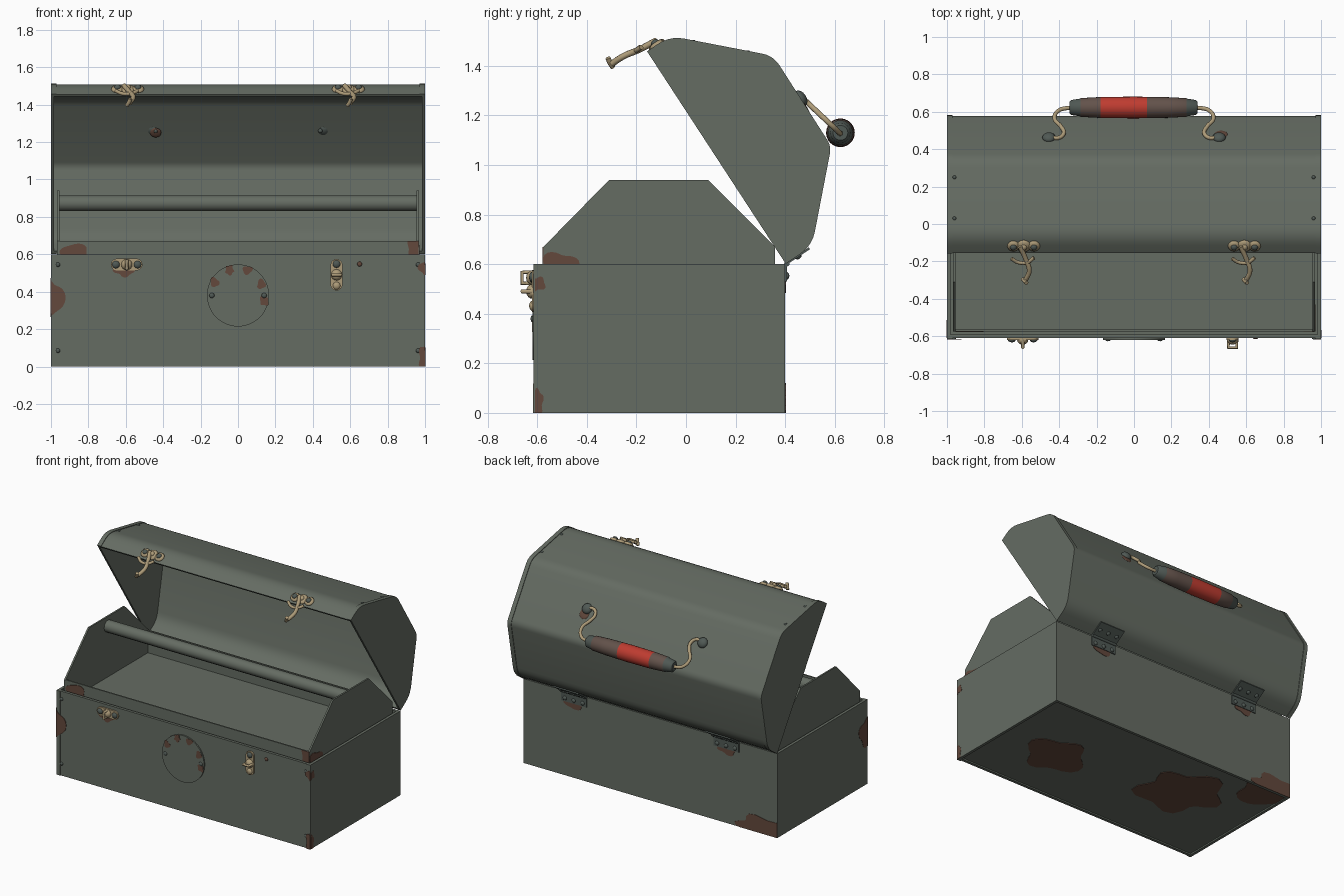
import bpy, bmesh, math, random
from mathutils import Vector

if "Cube" in bpy.data.objects:
    bpy.data.objects.remove(bpy.data.objects["Cube"])

def mat(name, c):
    m = bpy.data.materials.new(name)
    m.diffuse_color = (*c, 1)
    m.use_nodes = True
    m.node_tree.nodes["Principled BSDF"].inputs["Base Color"].default_value = m.diffuse_color
    return m

GREEN = mat("green_paint", (0.130, 0.150, 0.124))
RUST = mat("rust", (0.125, 0.065, 0.045))
BRASS = mat("aged_brass", (0.42, 0.33, 0.19))
STEEL = mat("dark_steel", (0.08, 0.10, 0.09))
RED = mat("red_grip", (0.52, 0.045, 0.03))
WORN = mat("worn_grip", (0.125, 0.085, 0.07))

def finish(name, bm, mats, angle=30):
    bmesh.ops.remove_doubles(bm, verts=bm.verts, dist=1e-5)
    bmesh.ops.recalc_face_normals(bm, faces=bm.faces)
    me = bpy.data.meshes.new(name)
    bm.to_mesh(me)
    bm.free()
    for m in mats:
        me.materials.append(m)
    me.shade_smooth()
    me.set_sharp_from_angle(angle=math.radians(angle))
    ob = bpy.data.objects.new(name, me)
    bpy.context.collection.objects.link(ob)
    return ob

def prism(name, pts, axis, a, b, m):
    """Extrude a 2D outline along an axis from a to b."""
    put = {'x': lambda p, t: (t, p[0], p[1]), 'y': lambda p, t: (p[0], t, p[1]),
           'z': lambda p, t: (p[0], p[1], t)}[axis]
    bm = bmesh.new()
    lo = [bm.verts.new(put(p, a)) for p in pts]
    hi = [bm.verts.new(put(p, b)) for p in pts]
    bm.faces.new(lo)
    bm.faces.new(hi[::-1])
    for i in range(len(pts)):
        j = (i + 1) % len(pts)
        bm.faces.new((lo[i], lo[j], hi[j], hi[i]))
    return finish(name, bm, [m])

def box(name, x0, x1, y0, y1, z0, z1, m=GREEN):
    return prism(name, [(x0, y0), (x1, y0), (x1, y1), (x0, y1)], 'z', z0, z1, m)

def dome(name, loc, n, r, h, m):
    """Flattened ball used for rivets, knobs and mounts."""
    bm = bmesh.new()
    bmesh.ops.create_uvsphere(bm, u_segments=16, v_segments=8, radius=1)
    q = Vector((0, 0, 1)).rotation_difference(Vector(n).normalized())
    for v in bm.verts:
        v.co = q @ Vector((v.co.x * r, v.co.y * r, v.co.z * h)) + Vector(loc)
    return finish(name, bm, [m], 60)

def tube(name, pts, r, m, smooth=True):
    cu = bpy.data.curves.new(name, 'CURVE')
    cu.dimensions = '3D'
    cu.bevel_depth, cu.bevel_resolution, cu.use_fill_caps = r, 3, True
    s = cu.splines.new('BEZIER')
    s.bezier_points.add(len(pts) - 1)
    for b, p in zip(s.bezier_points, pts):
        b.co = p
        b.handle_left_type = b.handle_right_type = 'AUTO' if smooth else 'VECTOR'
    ob = bpy.data.objects.new(name, cu)
    bpy.context.collection.objects.link(ob)
    bpy.context.view_layer.update()
    me = bpy.data.meshes.new_from_object(ob.evaluated_get(bpy.context.evaluated_depsgraph_get()))
    bpy.data.objects.remove(ob)
    bm = bmesh.new()
    bm.from_mesh(me)
    for f in bm.faces:
        f.material_index = 0
    return finish(name, bm, [m], 60)

def capsule(cx, cz, hw, r, vertical=False):
    pts = []
    for i in range(20):
        a = math.pi * (i + .5) / 10 - math.pi / 2
        u, v = math.cos(a) * r + math.copysign(hw - r, math.cos(a)), math.sin(a) * r
        pts.append((cx + v, cz + u) if vertical else (cx + u, cz + v))
    return pts

random.seed(4)
def rust(axis, p, t, c, ru, rv, lo=(-9, -9), hi=(9, 9)):
    """Thin wobbly patch on a plane, clipped to lo..hi."""
    k, ph = random.choice((3, 4, 5)), random.random() * 6
    pts = []
    for i in range(28):
        a = math.tau * i / 28
        w = 1 + .17 * math.sin(k * a + ph) + .1 * math.sin(2 * a + 2 * ph)
        q = (min(max(c[0] + ru * w * math.cos(a), lo[0]), hi[0]),
             min(max(c[1] + rv * w * math.sin(a), lo[1]), hi[1]))
        if not pts or q != pts[-1]:
            pts.append(q)
    prism("rust_patch", pts, axis, p, p + t, RUST)

def fillet(pts, radii):
    """Round the inner corners of an open 2D path."""
    out = [Vector(pts[0])]
    for i, d in enumerate(radii, 1):
        p, a, b = Vector(pts[i]), Vector(pts[i - 1]), Vector(pts[i + 1])
        s, e = p + (a - p).normalized() * d, p + (b - p).normalized() * d
        out += [s * (1 - t) ** 2 + p * 2 * t * (1 - t) + e * t * t for t in (0, .2, .4, .6, .8, 1)]
    return out + [Vector(pts[-1])]

def offset(pts, d):
    out = []
    for i, p in enumerate(pts):
        t = (pts[min(i + 1, len(pts) - 1)] - pts[max(i - 1, 0)]).normalized()
        out.append(p + Vector((t.y, -t.x)) * d)
    return out

# Base box
box("box_front", -1, 1, -.61, -.59, 0, .6)
box("box_back", -1, 1, .38, .40, 0, .6)
box("box_bottom", -.99, .99, -.6, .39, .01, .025)
for s in (-1, 1):
    box("box_side", min(s, s * .98), max(s, s * .98), -.61, .40, 0, .6)
    box("box_front_flange", min(s, s * .97), max(s, s * .97), -.615, -.608, 0, .6)
    for z in (.085, .545):
        dome("flange_rivet", (s * .963, -.61, z), (0, -1, 0), .012, .008, STEEL)

# Lift-out tray with hexagonal ends and a tube handle
box("tray_floor", -.965, .965, -.57, .36, .50, .51)
box("tray_front", -.965, .965, -.575, -.565, .5, .67)
box("tray_back", -.965, .965, .35, .36, .5, .67)
end = [(-.575, .5), (-.575, .67), (-.31, .94), (.09, .94), (.36, .67), (.36, .5)]
for s in (-1, 1):
    prism("tray_end", end, 'x', s * .955, s * .967, GREEN)
tube("tray_handle_tube", [(-.96, -.10, .873), (.96, -.10, .873)], .043, GREEN, False)

# Open lid: folded sheet, end plates and edge bands
path = fillet([(-.155, 1.455), (-.065, 1.517), (.35, 1.437), (.582, 1.075), (.505, .675), (.40, .605)],
              [.06, .045, .03, .06])
prism("lid_shell", path + offset(path, .014)[::-1], 'x', -.99, .99, GREEN)
for s in (-1, 1):
    prism("lid_end", path, 'x', s * .985, s * 1.0, GREEN)
    prism("lid_edge_band", offset(path, -.004) + offset(path, .01)[::-1], 'x', s * .97, s * 1.0, GREEN)
    for y in (.03, .25):
        dome("lid_rivet", (s * .96, y, 1.504 - .193 * y), (0, .19, 1), .01, .007, STEEL)

# Hinges at the back
for s in (-1, 1):
    x = s * .6
    box("hinge_lower_leaf", x - .1, x + .1, .40, .407, .53, .60, STEEL)
    prism("hinge_upper_leaf", [(.40, .605), (.495, .668), (.50, .660), (.405, .597)], 'x', x - .1, x + .1, STEEL)
    tube("hinge_pin", [(x - .1, .407, .602), (x + .1, .407, .602)], .011, STEEL, False)
    for dx in (-.07, 0, .07):
        dome("hinge_rivet", (x + dx, .407, .553), (0, 1, 0), .015, .01, STEEL)
        dome("hinge_rivet", (x + dx, .452, .632), (0, .55, -.83), .015, .012, STEEL)

# Round cover plate on the front
prism("round_plate", [(.166 * math.cos(math.tau * i / 48), .38 + .166 * math.sin(math.tau * i / 48))
                      for i in range(48)], 'y', -.619, -.609, GREEN)
for s in (-1, 1):
    dome("plate_rivet", (s * .14, -.619, .38), (0, -1, 0), .014, .008, STEEL)
for c in ((-.125, .45), (-.045, .515), (.05, .515), (.125, .44), (.14, .35)):
    rust('y', -.619, -.002, c, .024, .024)

# Lid latches with curved arms
n = Vector((0, -.57, .82))
for x in (-.59, .59):
    for dx, r in ((-.055, .033), (0, .038), (.055, .033)):
        dome("latch_plate", (x + dx, -.118, 1.483), n, r, .016, BRASS)
        dome("latch_rivet", Vector((x + dx, -.118, 1.483)) + n * .012, n, .018, .014, STEEL if dx else BRASS)
    tube("latch_crossbar", [(x - .065, -.185, 1.475), (x - .03, -.205, 1.46), (x + .02, -.205, 1.46),
                            (x + .055, -.18, 1.475)], .01, BRASS)
    tube("latch_arm", [(x - .02, -.12, 1.502), (x + .012, -.19, 1.465), (x + .03, -.25, 1.44),
                       (x + .01, -.30, 1.408)], .013, BRASS)
    tube("latch_hook", [(x - .005, -.295, 1.395), (x + .005, -.305, 1.41), (x + .015, -.315, 1.432)], .011, BRASS)

# Catches on the box front: one horizontal, one turned upright
for x, z, up in ((-.595, .545, False), (.527, .49, True)):
    u = Vector((0, 0, 1)) if up else Vector((1, 0, 0))
    v = Vector((1, 0, 0)) if up else Vector((0, 0, 1))
    c = Vector((x, -.619, z))
    prism("catch_plate", capsule(x, z, .084, .032, up), 'y', -.621, -.609, BRASS)
    dome("catch_knob", c, (0, -1, 0), .03, .026, BRASS)
    for d in (-.058, .058):
        dome("catch_rivet", c + u * d, (0, -1, 0), .021, .014, STEEL if not up or d > 0 else BRASS)
    out = Vector((0, -.042, 0))
    tube("catch_loop", [c - v * .022, c - v * .022 + out, c + v * .022 + out, c + v * .022], .009, BRASS, False)
dome("spare_rivet", (.65, -.61, .548), (0, -1, 0), .013, .006, RUST)

# Carrying handle: turned grip, wire bails and mounts
prof = [(-.345, 0), (-.345, .03), (-.335, .04), (-.29, .047), (-.285, .05), (-.18, .056), (0, .058),
        (.07, .057), (.18, .055), (.28, .05), (.285, .047), (.33, .04), (.34, .03), (.34, 0)]
bm = bmesh.new()
rings = [[bm.verts.new((x, .623 + r * math.cos(math.tau * i / 24), 1.13 + r * math.sin(math.tau * i / 24)))
          for i in range(24)] for x, r in prof]
for k in range(len(prof) - 1):
    mid = (prof[k][0] + prof[k + 1][0]) / 2
    for i in range(24):
        j = (i + 1) % 24
        f = bm.faces.new((rings[k][i], rings[k][j], rings[k + 1][j], rings[k + 1][i]))
        f.material_index = 0 if -.18 < mid < .07 else 1 if -.287 < mid < .282 else 2
finish("handle_grip", bm, [RED, WORN, STEEL], 40)
for s in (-1, 1):
    wire = [(.33, .623), (.40, .608), (.425, .565), (.39, .52), (.375, .488), (.40, .462), (.455, .465)]
    tube("handle_wire", [(s * x, y, 1.275 - .94 * (y - .465)) for x, y in wire], .011, BRASS)
    dome("handle_mount", (s * .455, .462, 1.268), (0, .84, .54), .036, .024, STEEL)
    dome("handle_mount_inside", (s * .44, .436, 1.26), (0, .84, .54), .012, .012, STEEL)
dome("inside_rust_spot", (-.44, .443, 1.25), (0, .84, .54), .03, .008, RUST)
dome("mount_rust_spot", (.465, .48, 1.235), (0, .84, .54), .035, .006, RUST)

# Rust patches: front, tray, sides, back and underside
rust('y', -.615, -.003, (-1.0, .37), .065, .1, (-1, 0))
rust('y', -.615, -.003, (1.0, .04), .035, .07, (0, 0), (1, 9))
rust('y', -.615, -.003, (1.0, .525), .035, .035, (0, 0), (1, .6))
rust('y', -.61, -.003, (-.61, .515), .05, .035)
rust('y', -.575, -.003, (-.87, .605), .075, .05, (-.965, .56), (0, .67))
rust('y', -.575, -.003, (.95, .63), .045, .06, (0, .56), (.965, .67))
rust('x', .967, .003, (-.51, .6), .065, .05, (-.575, .56), (0, .67))
rust('x', 1, .002, (-.6, .52), .03, .03, (-.61, 0))
rust('x', 1, .002, (-.6, .04), .025, .05, (-.61, 0))
rust('x', -1, -.002, (-.6, .37), .07, .1, (-.61, 0))
rust('y', .40, .003, (-.88, .03), .2, .08, (-1, 0), (1, .6))
for s in (-1, 1):
    rust('y', .40, .003, (s * .6, .525), .07, .035)
rust('z', .01, -.004, (.53, -.17), .2, .2)
rust('z', .01, -.004, (-.41, -.01), .28, .24)
rust('z', .01, -.004, (-.84, .33), .2, .14, (-.98, -.59), (.98, .38))
